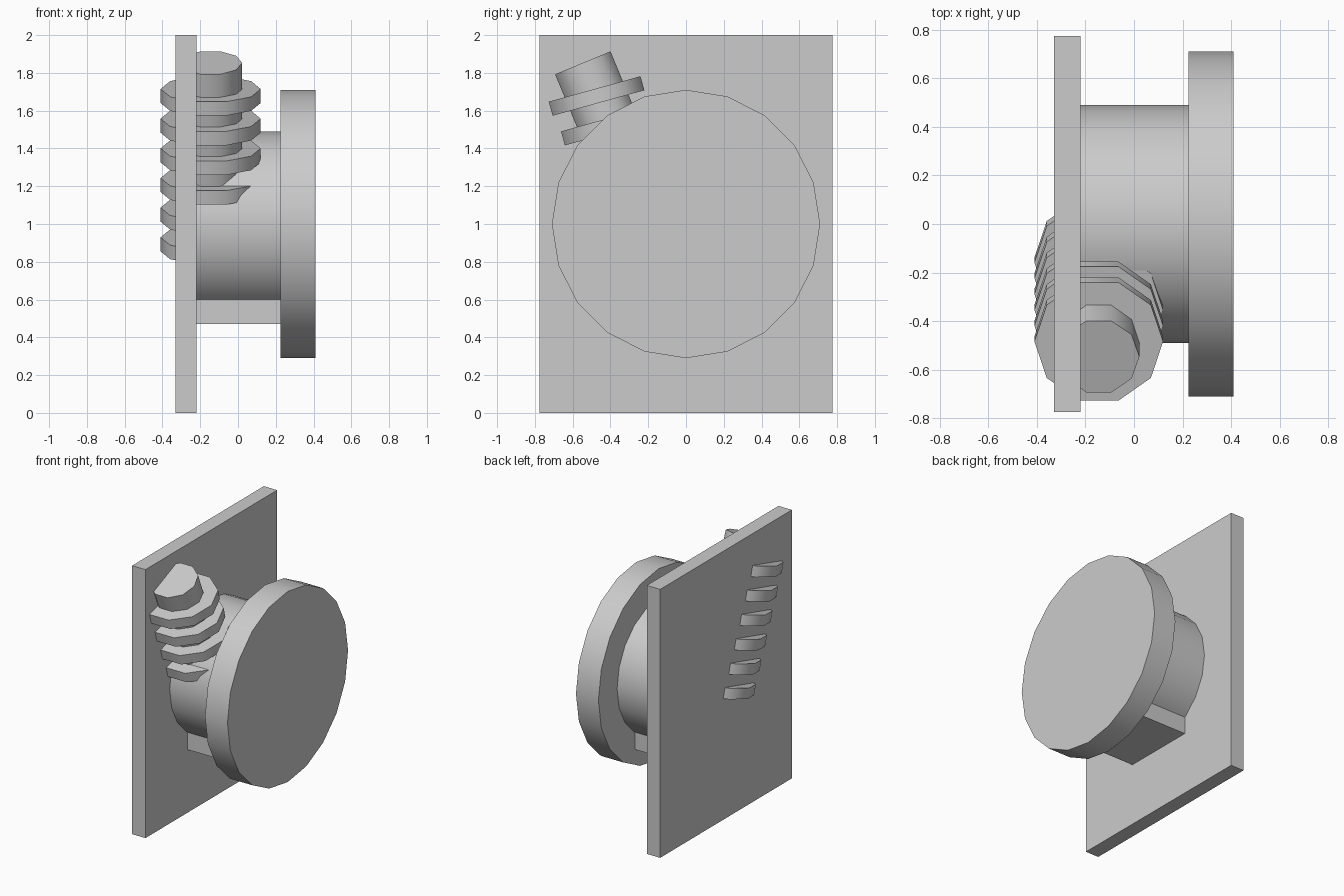
import bpy
from math import radians, sin, cos, pi
from mathutils import Matrix, Vector

if "Cube" in bpy.data.objects:
    bpy.data.objects.remove(bpy.data.objects["Cube"])


def box(name, lo, hi):
    lo, hi = Vector(lo), Vector(hi)
    bpy.ops.mesh.primitive_cube_add(size=1, location=(lo + hi) / 2)
    ob = bpy.context.object
    ob.name = name
    ob.scale = hi - lo
    bpy.ops.object.transform_apply(location=False, rotation=False, scale=True)
    return ob


def cylinder(name, sides, radius, depth, centre, rotation):
    bpy.ops.mesh.primitive_cylinder_add(vertices=sides, radius=radius, depth=depth)
    ob = bpy.context.object
    ob.name = name
    # put a vertex on the local x axis, then tilt into place
    ob.data.transform(Matrix.Rotation(pi / 2, 4, 'Z'))
    ob.location = centre
    ob.rotation_euler = rotation
    bpy.ops.object.shade_smooth_by_angle(angle=radians(40))
    return ob


# Upright back plate
box("back_plate", (-0.33, -0.775, 0), (-0.22, 0.775, 2))

# Drum and round front disc, both along x
along_x = (0, pi / 2, 0)
cylinder("drum", 20, 0.49, 0.455, (0.0025, 0, 1), along_x)
cylinder("front_disc", 20, 0.71, 0.185, (0.3175, 0, 1), along_x)

# Block under the drum
box("lower_block", (-0.225, -0.28, 0.47), (0.23, 0.28, 0.85))

# Tilted shaft passing into the drum
lean = radians(22.5)
middle = Vector((-0.145, -0.311, 1.285))
axis = Vector((0, -sin(lean), cos(lean)))
cylinder("shaft", 10, 0.167, 1.23, middle, (lean, 0, 0))

# Six thread rings, slightly less tilted than the shaft
for i in range(6):
    centre = middle + axis * (2.5 - i) * 0.17
    cylinder(f"thread_ring_{i + 1}", 10, 0.265, 0.077, centre, (radians(15.5), 0, 0))
